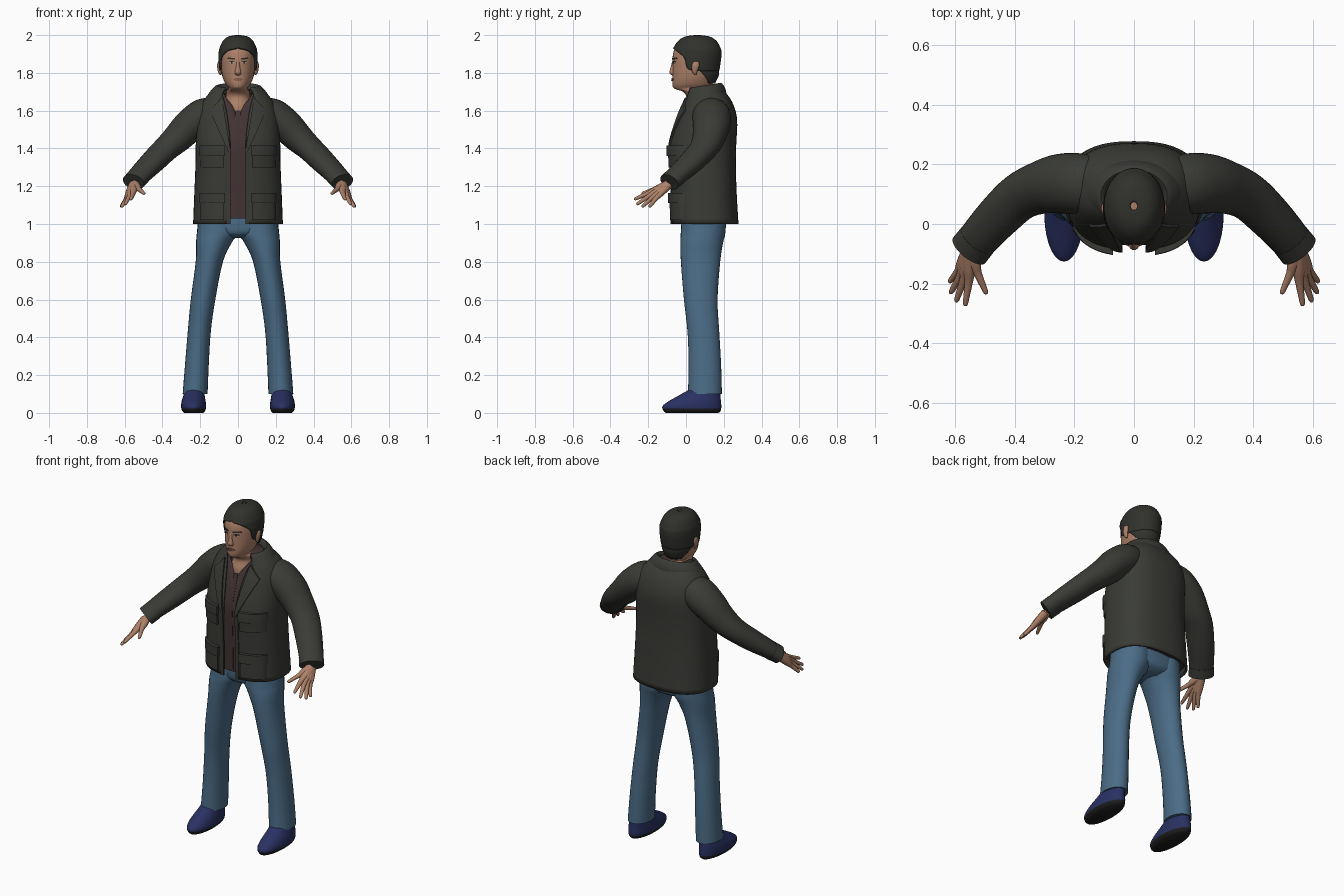
import bpy, bmesh
from math import sin, cos, pi
from mathutils import Vector

if "Cube" in bpy.data.objects:
    bpy.data.objects.remove(bpy.data.objects["Cube"], do_unlink=True)


def material(name, *rgb):
    m = bpy.data.materials.new(name)
    m.use_nodes = True
    m.diffuse_color = (*rgb, 1)
    m.node_tree.nodes["Principled BSDF"].inputs["Base Color"].default_value = (*rgb, 1)
    return m


OLIVE = material("dark olive cloth", .042, .044, .037)
MAROON = material("maroon shirt", .055, .033, .034)
DENIM = material("blue denim", .07, .15, .24)
NAVY = material("navy shoe", .022, .03, .12)
BLACK = material("black rubber", .012, .012, .013)
SKIN = material("skin", .42, .22, .14)
LIP = material("lips", .25, .11, .08)
HAIR = material("dark hair", .03, .03, .026)
WHITE = material("eye white", .55, .5, .45)


def finish(name, bm, mats, mirror=False, thick=0, rule=None):
    bmesh.ops.remove_doubles(bm, verts=bm.verts, dist=1e-5)
    bmesh.ops.recalc_face_normals(bm, faces=bm.faces)
    me = bpy.data.meshes.new(name)
    for m in mats:
        me.materials.append(m)
    if rule:
        for f in bm.faces:
            f.material_index = rule(f.calc_center_median())
    bm.to_mesh(me)
    bm.free()
    me.shade_smooth()
    me.set_sharp_from_angle(angle=.8)
    ob = bpy.data.objects.new(name, me)
    bpy.context.collection.objects.link(ob)
    if thick:
        mod = ob.modifiers.new("thickness", 'SOLIDIFY')
        mod.thickness, mod.offset = thick, 0
    if mirror:
        ob.modifiers.new("mirror", 'MIRROR')
    return ob


def smooth(rows, k=4):
    """Resample sections along a smooth spline."""
    out = []
    for i in range(len(rows) - 1):
        quad = (rows[max(i - 1, 0)], rows[i], rows[i + 1], rows[min(i + 2, len(rows) - 1)])
        for j in range(k):
            t = j / k
            out.append([b + t * ((c - a) + t * (2 * a - 5 * b + 4 * c - d
                        + t * (3 * (b - c) + d - a))) / 2 for a, b, c, d in zip(*quad)])
    return out + [list(rows[-1])]


def sgn_pow(v, p):
    return abs(v) ** p * (1 if v > 0 else -1)


def loft(name, rows, mats, power=1, seg=28, tilt=False, caps=True, lean=0, **kw):
    """Skin sections (x, y, z, width, depth[, front opening angle])."""
    rows = smooth(rows)
    bm = bmesh.new()
    rings = []
    for i, r in enumerate(rows):
        centre = Vector(r[:3])
        u, v = Vector((1, 0, 0)), Vector((0, 1, 0))
        if tilt:
            d = Vector(rows[min(i + 1, len(rows) - 1)][:3]) - Vector(rows[max(i - 1, 0)][:3])
            u = d.cross(Vector((0, 0, 1))).normalized()
            v = u.cross(d).normalized()
        gap = max(0, r[5]) if len(r) > 5 else 0
        ring = []
        for s in range(seg + 1):
            t = gap + (2 * pi - 2 * gap) * s / seg
            p = centre + u * r[3] * sgn_pow(sin(t), power) - v * r[4] * sgn_pow(cos(t), power)
            p.z += lean * (p.y - r[1])
            ring.append(bm.verts.new(p))
        rings.append(ring)
    for a, b in zip(rings, rings[1:]):
        for s in range(seg):
            bm.faces.new((a[s], a[s + 1], b[s + 1], b[s]))
    if caps:
        bm.faces.new(rings[0][:-1])
        bm.faces.new(rings[-1][:-1])
    return finish(name, bm, mats, **kw)


def front_y(rows, x, z, power):
    """Depth of a lofted body's front surface."""
    rs = smooth(rows)
    for a, b in zip(rs, rs[1:]):
        if a[2] <= z <= b[2]:
            t = (z - a[2]) / (b[2] - a[2])
            r = [m + (n - m) * t for m, n in zip(a, b)]
            n = 2 / power
            return r[1] - r[4] * max(0, 1 - min(1, abs(x) / r[3]) ** n) ** (1 / n)
    return rows[-1][1] - rows[-1][4]


def patch(name, rows, power, corners, lift, mat, mirror=True, n=8):
    """Raised plate following a body's front, corners given as (x, z)."""
    a, b, c, d = (Vector(p) for p in corners)
    bm = bmesh.new()
    grid = []
    for i in range(n + 1):
        line = []
        for j in range(n + 1):
            p = a.lerp(b, i / n).lerp(d.lerp(c, i / n), j / n)
            line.append(bm.verts.new((p.x, front_y(rows, p.x, p.y, power), p.y)))
        grid.append(line)
    for i in range(n):
        for j in range(n):
            bm.faces.new((grid[i][j], grid[i + 1][j], grid[i + 1][j + 1], grid[i][j + 1]))
    ext = bmesh.ops.extrude_face_region(bm, geom=bm.faces[:])
    for v in ext["geom"]:
        if isinstance(v, bmesh.types.BMVert):
            v.co.y -= lift
    return finish(name, bm, [mat], mirror=mirror)


def box(x0, x1, z0, z1):
    return (x0, z0), (x1, z0), (x1, z1), (x0, z1)


# Jacket body and shirt
CUT = .8
torso = [(0, .10, 1.0, .232, .172, .15), (0, .095, 1.15, .226, .168, .14),
         (0, .09, 1.3, .22, .168, .13), (0, .09, 1.42, .218, .17, .12),
         (0, .11, 1.55, .21, .155, .18), (0, .115, 1.63, .19, .13, .28),
         (0, .11, 1.68, .155, .105, .47), (0, .10, 1.71, .12, .085, .77)]
loft("jacket_body", torso, [OLIVE], power=CUT, seg=48, caps=False, thick=.012)
shirt = [(0, y, max(z, 1.03), a - .013, b - .013, max(0, z - 1.61) * 6)
         for x, y, z, a, b, g in torso]
loft("shirt", shirt, [MAROON], power=CUT, seg=48, thick=.004)
patch("shirt_placket", shirt, CUT, box(-.012, .012, 1.04, 1.6), .004, MAROON, mirror=False)
loft("jacket_collar", [(0, .095, 1.665, .165, .115, .62), (0, .098, 1.70, .142, .105, .62),
                       (0, .095, 1.728, .112, .088, .65), (0, .09, 1.70, .098, .08, .7)],
     [OLIVE], lean=.16, caps=False, thick=.01)
patch("lapels", torso, CUT, ((.038, 1.38), (.05, 1.38), (.15, 1.6), (.085, 1.67)), .015, OLIVE)
patch("front_hems", torso, CUT, box(.04, .06, 1.0, 1.38), .01, OLIVE)

# Patch pockets with flaps
for label, low, high in (("chest", 1.3, 1.4), ("hip", 1.02, 1.15)):
    patch(label + "_pockets", torso, CUT, box(.075, .2, low, high), .018, OLIVE)
    patch(label + "_flaps", torso, CUT, box(.07, .205, high - .04, high + .015), .026, OLIVE)

# Sleeves and cuffs
loft("sleeves", [(.08, .13, 1.62, .07, .05), (.17, .135, 1.58, .10, .09),
                 (.25, .135, 1.525, .10, .088), (.32, .12, 1.455, .088, .078),
                 (.385, .09, 1.395, .08, .066), (.45, .03, 1.33, .075, .06),
                 (.51, -.035, 1.27, .069, .052), (.55, -.085, 1.225, .064, .044)],
     [OLIVE], tilt=True, mirror=True)
loft("cuffs", [(.525, -.053, 1.253, .068, .051), (.553, -.088, 1.222, .069, .049)],
     [OLIVE], tilt=True, mirror=True)

# Hands: every digit runs from the wrist past its knuckle to the tip
digits = {"thumb": ((.525, -.165, 1.185), (.495, -.235, 1.16)),
          "index_finger": ((.555, -.195, 1.165), (.567, -.275, 1.13)),
          "middle_finger": ((.572, -.188, 1.153), (.598, -.262, 1.103)),
          "ring_finger": ((.583, -.175, 1.143), (.617, -.233, 1.09)),
          "little_finger": ((.59, -.158, 1.137), (.62, -.195, 1.09))}
for label, (knuckle, tip) in digits.items():
    k, t = Vector(knuckle), Vector(tip)
    wrist = Vector((.55, -.085, 1.215)).lerp(k, .1)
    loft(label + "s", [(*wrist, .026, .022), (*wrist.lerp(k, .6), .021, .018),
                       (*k, .014, .013), (*k.lerp(t, .6), .0105, .01),
                       (*k.lerp(t, .93), .008, .008), (*t, .002, .002)],
         [SKIN], tilt=True, seg=12, mirror=True)

# Jeans
loft("jeans_hips", [(0, .095, .925, .06, .07), (0, .095, .95, .17, .108),
                    (0, .095, 1.0, .208, .117), (0, .1, 1.07, .2, .12)], [DENIM], power=.9)
loft("jeans_legs", [(.105, .095, 1.03, .105, .118), (.11, .09, .95, .108, .118),
                    (.128, .083, .9, .094, .113), (.152, .077, .8, .072, .104),
                    (.185, .078, .6, .065, .089), (.205, .092, .43, .061, .084),
                    (.218, .1, .25, .063, .086), (.227, .1, .1, .066, .09)],
     [DENIM], mirror=True)

# Shoes, with the sole picked out by height
loft("shoes", [(.234, .032, 0, .05, .14), (.235, .032, .012, .062, .152),
               (.235, .031, .035, .066, .156), (.235, .045, .06, .064, .14),
               (.233, .07, .09, .057, .112), (.23, .1, .125, .05, .08)],
     [NAVY, BLACK], mirror=True, rule=lambda c: int(c.z < .02))

# Head and neck
head = [(0, .07, 1.55, .09, .08), (0, .065, 1.62, .075, .078), (0, .07, 1.67, .064, .068),
        (0, .062, 1.70, .064, .078), (0, .032, 1.717, .05, .094), (0, .034, 1.74, .066, .106),
        (0, .042, 1.78, .082, .113), (0, .047, 1.83, .089, .118), (0, .052, 1.88, .092, .123),
        (0, .056, 1.92, .09, .119), (0, .06, 1.96, .074, .096), (0, .06, 1.983, .048, .062),
        (0, .06, 1.992, .01, .01)]
loft("head", head, [SKIN], seg=36)
loft("hair", [(0, .06, 1.745, .07, .09, 2.3), (0, .047, 1.785, .088, .122, 2.0),
              (0, .047, 1.812, .093, .125, 1.75), (0, .048, 1.82, .096, .126, 1.28),
              (0, .052, 1.875, .1, .13, 1.1), (0, .056, 1.9, .099, .128, .85),
              (0, .057, 1.92, .097, .126, .5), (0, .058, 1.933, .093, .12, 0),
              (0, .06, 1.965, .078, .1, 0), (0, .06, 1.988, .052, .066, 0),
              (0, .06, 1.996, .012, .014, 0)],
     [HAIR], seg=40, caps=False, thick=.008)
loft("ears", [(.093, .05, 1.79, .004, .006), (.097, .046, 1.805, .009, .013),
              (.1, .05, 1.835, .011, .02), (.1, .053, 1.855, .008, .016),
              (.097, .053, 1.864, .003, .006)], [SKIN], seg=14, mirror=True)

# Face
loft("nose", [(0, -.064, 1.868, .008, .007), (0, -.068, 1.83, .011, .013),
              (0, -.07, 1.803, .017, .018), (0, -.066, 1.79, .014, .012),
              (0, -.062, 1.785, .006, .006)], [SKIN], seg=14)
patch("eyebrows", head, 1, ((.016, 1.871), (.056, 1.873), (.054, 1.881), (.016, 1.879)), .004, HAIR)
patch("eyes", head, 1, ((.019, 1.851), (.046, 1.852), (.04, 1.86), (.026, 1.86)), .002, WHITE)
patch("irises", head, 1, box(.028, .038, 1.851, 1.86), .003, BLACK)
patch("eyelids", head, 1, ((.018, 1.858), (.049, 1.858), (.042, 1.862), (.025, 1.862)), .005, HAIR)
patch("upper_lip", head, 1, ((-.028, 1.766), (.028, 1.766), (.012, 1.773), (-.012, 1.773)),
      .006, LIP, mirror=False)
patch("lower_lip", head, 1, ((-.014, 1.757), (.014, 1.757), (.025, 1.765), (-.025, 1.765)),
      .006, LIP, mirror=False)
